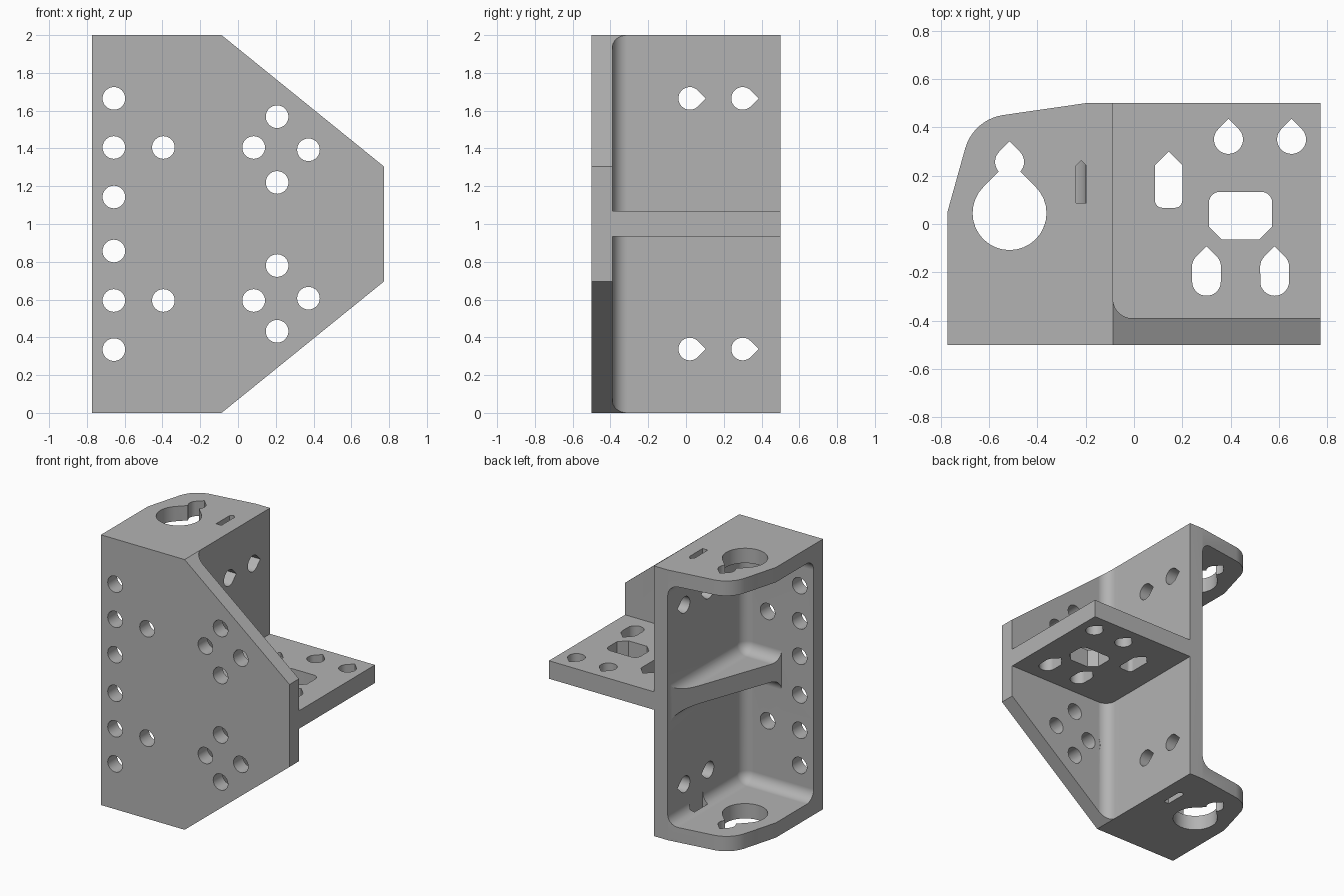
import bpy, bmesh
from math import sin, cos, radians, sqrt
from mathutils import Vector

if "Cube" in bpy.data.objects:
    bpy.data.objects.remove(bpy.data.objects["Cube"], do_unlink=True)

# Overall sizes
LEFT, WALL, RIGHT = -0.772, -0.087, 0.772
WALL_IN = -0.2
FRONT, PLATE_IN, BACK = -0.5, -0.39, 0.5
FLANGE = 0.11
RIB_LOW, RIB_HIGH = 0.935, 1.068
FILLET = 0.08
HOLE = 0.06


def add_mesh(name, bm):
    bmesh.ops.recalc_face_normals(bm, faces=bm.faces)
    mesh = bpy.data.meshes.new(name)
    bm.to_mesh(mesh)
    bm.free()
    obj = bpy.data.objects.new(name, mesh)
    bpy.context.scene.collection.objects.link(obj)
    return obj


def prism(name, points, axis, low, high):
    """Extrude a 2D outline along an axis."""
    place = {"x": lambda a, b, t: (t, a, b),
             "y": lambda a, b, t: (a, t, b),
             "z": lambda a, b, t: (a, b, t)}[axis]
    bm = bmesh.new()
    rings = [[bm.verts.new(place(a, b, t)) for a, b in points] for t in (low, high)]
    bm.faces.new(rings[0])
    bm.faces.new(rings[1])
    n = len(points)
    for i in range(n):
        j = (i + 1) % n
        bm.faces.new((rings[0][i], rings[0][j], rings[1][j], rings[1][i]))
    return add_mesh(name, bm)


def rounded_box(name, low, high, radius):
    bm = bmesh.new()
    bmesh.ops.create_cube(bm, size=1)
    for v in bm.verts:
        v.co = [high[i] if v.co[i] > 0 else low[i] for i in range(3)]
    bmesh.ops.bevel(bm, geom=bm.edges[:], offset=radius, segments=8,
                    profile=0.5, affect="EDGES")
    return add_mesh(name, bm)


def combine(target, tool, operation):
    mod = target.modifiers.new("shape", "BOOLEAN")
    mod.operation, mod.object, mod.solver = operation, tool, "EXACT"
    bpy.context.view_layer.objects.active = target
    bpy.ops.object.modifier_apply(modifier=mod.name)
    bpy.data.objects.remove(tool, do_unlink=True)


def circle(x, y, r, n=32):
    return [(x + r * cos(radians(360 * i / n)), y + r * sin(radians(360 * i / n)))
            for i in range(n)]


def teardrop(x, y, r, stretch=0.0, sideways=False):
    """Round hole with a right-angled tip, optionally lengthened away from it."""
    pts = [(0, r * sqrt(2))]
    for i in range(25):
        a = radians(135 + 270 * i / 24)
        pts.append((r * cos(a), r * sin(a) - (stretch if sin(a) < -0.01 else 0)))
    if sideways:
        pts = [(b, a) for a, b in pts]
    return [(x + a, y + b) for a, b in pts]


def soften(corners):
    """Outline from (x, y, cut, steps): arcs for many steps, chamfers for one."""
    out = []
    for i, (x, y, cut, steps) in enumerate(corners):
        p = Vector((x, y))
        if not cut:
            out.append(tuple(p))
            continue
        before = (Vector(corners[i - 1][:2]) - p).normalized()
        after = (Vector(corners[(i + 1) % len(corners)][:2]) - p).normalized()
        a, b, w = p + before * cut, p + after * cut, sin(before.angle(after) / 2)
        for k in range(steps + 1):
            t = k / steps
            f, g, h = (1 - t) ** 2, 2 * w * t * (1 - t), t * t
            out.append(tuple((a * f + p * g + b * h) / (f + g + h)))
    return out


# Channel block with the flange outline
body = prism("mounting_bracket", soften([
    (LEFT, FRONT, 0, 0), (WALL, FRONT, 0, 0), (WALL, BACK, 0, 0), (-0.2, BACK, 0, 0),
    (-0.665, 0.433, 0.125, 10), (LEFT, 0.05, 0, 0)]), "z", 0, 2)

# Hollow pockets above and below the rib
for low, high in ((FLANGE, RIB_LOW), (RIB_HIGH, 2 - FLANGE)):
    combine(body, rounded_box("pocket", (-1.3, PLATE_IN, low), (WALL_IN, 1, high), FILLET),
            "DIFFERENCE")

# Slanted free edge of the rib
combine(body, prism("rib_trim", [(-0.51, PLATE_IN), (WALL_IN, 0.47), (WALL_IN, 1),
                                 (-1.3, 1), (-1.3, PLATE_IN)], "z", 0.7, 1.3), "DIFFERENCE")

# Tapered front wing with its inside fillet
wing = prism("front_wing", soften([
    (-0.15, FRONT, 0, 0), (RIGHT, FRONT, 0, 0), (RIGHT, PLATE_IN, 0, 0),
    (WALL, PLATE_IN, FILLET, 8), (WALL, -0.25, 0, 0), (-0.15, -0.25, 0, 0)]), "z", 0, 2)
combine(wing, prism("wing_outline", [
    (-0.3, 0), (WALL, 0), (RIGHT, 0.695), (RIGHT, 1.305), (WALL, 2), (-0.3, 2)],
    "y", -1, 1), "INTERSECT")
combine(body, wing, "UNION")

# Shelf on the wing side
combine(body, prism("shelf", [(-0.15, -0.45), (RIGHT, -0.45), (RIGHT, BACK), (-0.15, BACK)],
                    "z", RIB_LOW, RIB_HIGH), "UNION")

# Round holes in the front plate, mirrored about mid height
for x, z in ((-0.657, 1.665), (-0.657, 1.405), (-0.657, 1.143), (-0.395, 1.405),
             (0.083, 1.405), (0.207, 1.568), (0.373, 1.393), (0.207, 1.22)):
    for height in (z, 2 - z):
        combine(body, prism("hole", circle(x, height, HOLE), "y", -0.6, -0.3), "DIFFERENCE")

# Screw head clearance in the fillet beside the wall
for z in (0.595, 1.405):
    combine(body, prism("clearance", circle(0.083, z, 0.105), "y", PLATE_IN, -0.25),
            "DIFFERENCE")

# Teardrop holes in the side wall
for y in (0.02, 0.3):
    for z in (0.338, 1.665):
        combine(body, prism("hole", teardrop(y, z, HOLE, sideways=True), "x", -0.25, 0),
                "DIFFERENCE")

# Keyholes and narrow slots in both flanges
slot = [(-0.24, 0.087), (-0.197, 0.087), (-0.197, 0.242), (-0.218, 0.263), (-0.24, 0.242)]
for low, high in ((-0.1, 0.2), (1.8, 2.1)):
    for outline in (teardrop(-0.515, 0.045, 0.153), teardrop(-0.515, 0.257, HOLE), slot):
        combine(body, prism("hole", outline, "z", low, high), "DIFFERENCE")

# Shelf openings
window = soften([(0.31, -0.065, 0.055, 1), (0.572, -0.065, 0.055, 1),
                 (0.572, 0.133, 0.045, 6), (0.31, 0.133, 0.045, 6)])
pointed_slot = soften([(0.087, 0.067, 0.03, 6), (0.2, 0.067, 0.03, 6), (0.2, 0.243, 0, 0),
                       (0.143, 0.3, 0, 0), (0.087, 0.243, 0, 0)])
openings = [window, pointed_slot,
            teardrop(0.391, 0.35, HOLE), teardrop(0.652, 0.35, HOLE),
            teardrop(0.3, -0.177, HOLE, 0.06), teardrop(0.582, -0.177, HOLE, 0.06)]
for outline in openings:
    combine(body, prism("hole", outline, "z", 0.85, 1.15), "DIFFERENCE")

# Plain grey finish
grey = bpy.data.materials.new("light_grey")
grey.use_nodes = True
colour = (0.45, 0.45, 0.45, 1)
grey.diffuse_color = colour
grey.node_tree.nodes["Principled BSDF"].inputs["Base Color"].default_value = colour
body.data.materials.clear()
body.data.materials.append(grey)
for face in body.data.polygons:
    face.material_index = 0

# Smooth fillets, crisp edges
bpy.ops.object.select_all(action="DESELECT")
body.select_set(True)
bpy.context.view_layer.objects.active = body
bpy.ops.object.shade_smooth_by_angle(angle=radians(25))
weighted = body.modifiers.new("even_shading", "WEIGHTED_NORMAL")
weighted.keep_sharp = True
